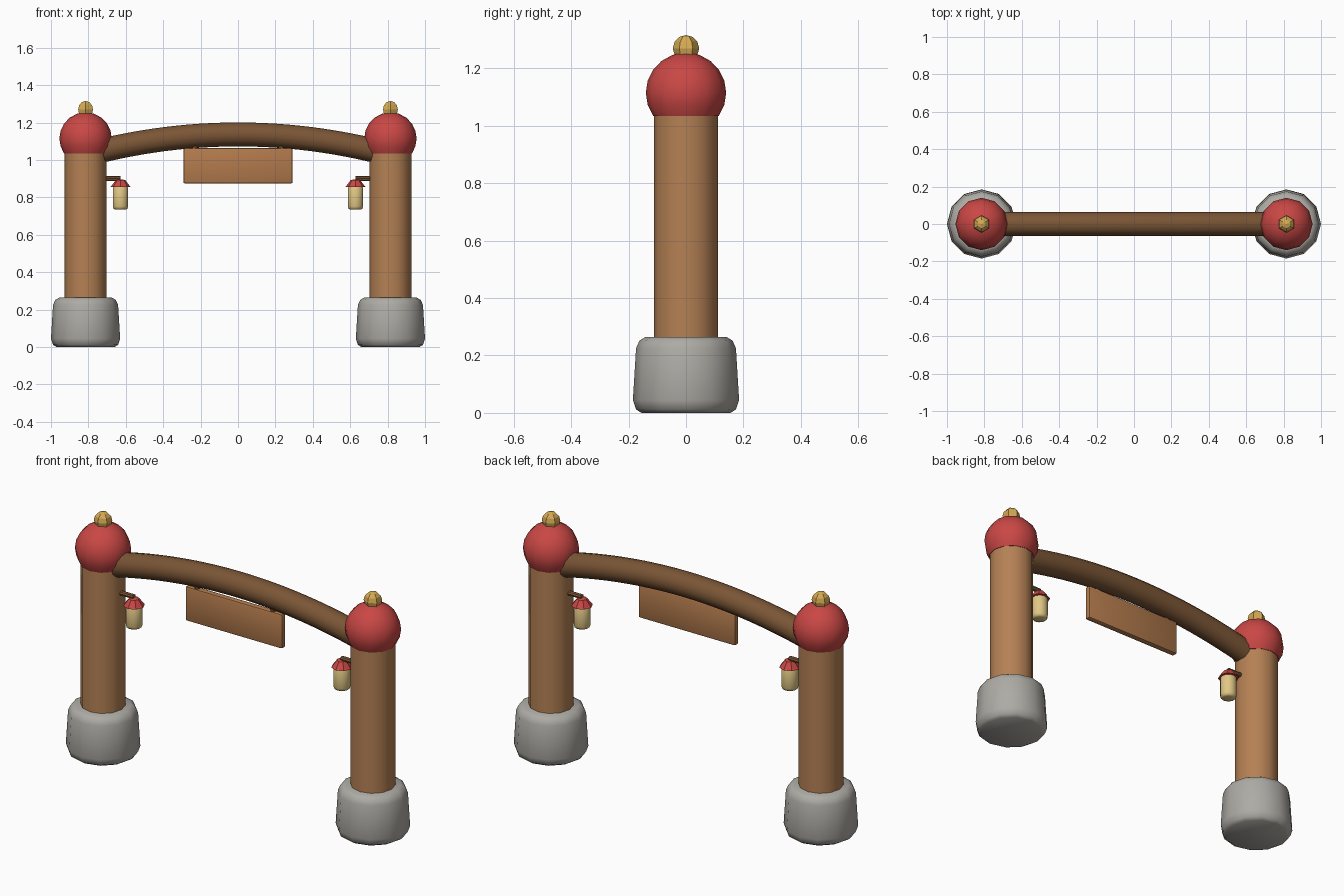
import bpy, bmesh, math
from mathutils import Matrix, Vector

if "Cube" in bpy.data.objects:
    bpy.data.objects.remove(bpy.data.objects["Cube"])


def material(name, r, g, b):
    m = bpy.data.materials.new(name)
    m.diffuse_color = tuple(((c + 0.055) / 1.055) ** 2.4 for c in (r, g, b)) + (1.0,)
    m.use_nodes = True
    m.node_tree.nodes["Principled BSDF"].inputs["Base Color"].default_value = m.diffuse_color
    return m


WOOD = material("light wood", 0.71, 0.505, 0.33)
BOARD = material("board wood", 0.70, 0.48, 0.30)
DARK = material("dark wood", 0.48, 0.335, 0.21)
RED = material("red paint", 0.79, 0.28, 0.27)
GOLD = material("gold", 0.84, 0.67, 0.33)
CREAM = material("lantern glow", 0.88, 0.78, 0.52)
STONE = material("stone", 0.68, 0.67, 0.645)


def finish(name, bm, mat, smooth=40):
    bmesh.ops.recalc_face_normals(bm, faces=bm.faces)
    me = bpy.data.meshes.new(name)
    bm.to_mesh(me)
    bm.free()
    me.materials.append(mat)
    ob = bpy.data.objects.new(name, me)
    bpy.context.collection.objects.link(ob)
    if smooth:
        bpy.ops.object.select_all(action='DESELECT')
        ob.select_set(True)
        bpy.context.view_layer.objects.active = ob
        bpy.ops.object.shade_smooth_by_angle(angle=math.radians(smooth))
    return ob


def skin(bm, rings):
    """Join rings of points into a capped tube."""
    loops = [[bm.verts.new(p) for p in ring] for ring in rings]
    n = len(loops[0])
    for a, b in zip(loops, loops[1:]):
        for i in range(n):
            j = (i + 1) % n
            bm.faces.new((a[i], a[j], b[j], b[i]))
    bm.faces.new(loops[0])
    bm.faces.new(loops[-1])


def lathe(name, profile, sides, x, mat, y=0.0, smooth=40):
    """Turn a (radius, height) profile around a vertical axis."""
    bm = bmesh.new()
    angles = [2 * math.pi * i / sides for i in range(sides)]
    skin(bm, [[(x + r * math.sin(a), y + r * math.cos(a), z) for a in angles]
              for r, z in profile])
    return finish(name, bm, mat, smooth)


# Round cap profile, cut flat where it sits on the post
cap = [(0.14 * math.cos(t), 1.115 + 0.14 * math.sin(t))
       for t in (math.radians(-35 + 17.5 * i) for i in range(7))]
cap += [(0.036, 1.25), (0.006, 1.255)]

for side, label in ((-1, "left"), (1, "right")):
    px = side * 0.815
    # Stone footing, post and cap
    lathe(label + "_footing",
          [(0.155, 0), (0.174, 0.012), (0.185, 0.045), (0.174, 0.225),
           (0.162, 0.252), (0.14, 0.265)], 12, px, STONE, smooth=50)
    lathe(label + "_post", [(0.112, 0.2), (0.112, 1.06)], 12, px, WOOD)
    lathe(label + "_cap", cap, 12, px, RED)

    # Faceted finial
    bm = bmesh.new()
    bmesh.ops.create_uvsphere(bm, u_segments=6, v_segments=6, radius=0.046,
                              matrix=Matrix.Translation((px, 0, 1.27)))
    finish(label + "_finial", bm, GOLD, smooth=0)

    # Bracket sticking inwards from the post
    bm = bmesh.new()
    bmesh.ops.create_cone(bm, cap_ends=True, segments=8, radius1=0.013, radius2=0.013,
                          depth=0.11, matrix=Matrix.Translation((side * 0.682, 0, 0.901))
                          @ Matrix.Rotation(math.pi / 2, 4, 'Y'))
    finish(label + "_bracket", bm, DARK)

    # Hanging lantern
    lx = side * 0.628
    lathe(label + "_lantern_body",
          [(0.028, 0.735), (0.038, 0.739), (0.043, 0.752), (0.043, 0.848), (0.035, 0.865)],
          10, lx, CREAM, smooth=50)
    lathe(label + "_lantern_roof", [(0.054, 0.855), (0.026, 0.892), (0.004, 0.897)],
          8, lx, RED, smooth=0)

    # Peg holding the sign board
    lathe(label + "_sign_peg", [(0.014, 1.05), (0.014, 1.1)], 8, side * 0.23, DARK, y=-0.022)

# Arched beam between the posts
bm = bmesh.new()
rings = []
for i in range(25):
    x = -0.79 + 1.58 * i / 24
    centre = Vector((x, 0, 1.137 - 0.163 * x * x))
    normal = Vector((0.326 * x, 0, 1)).normalized()
    rings.append([centre + 0.064 * (normal * math.cos(a) + Vector((0, 1, 0)) * math.sin(a))
                  for a in (2 * math.pi * k / 12 for k in range(12))])
skin(bm, rings)
finish("arched_beam", bm, DARK)

# Sign board with softened edges
bm = bmesh.new()
bmesh.ops.create_cube(bm, size=1, matrix=Matrix.Translation((0, -0.022, 0.969))
                      @ Matrix.Diagonal((0.585, 0.034, 0.188, 1)))
bmesh.ops.bevel(bm, geom=bm.edges[:], offset=0.009, segments=2, profile=0.5, affect='EDGES')
finish("sign_board", bm, BOARD)
